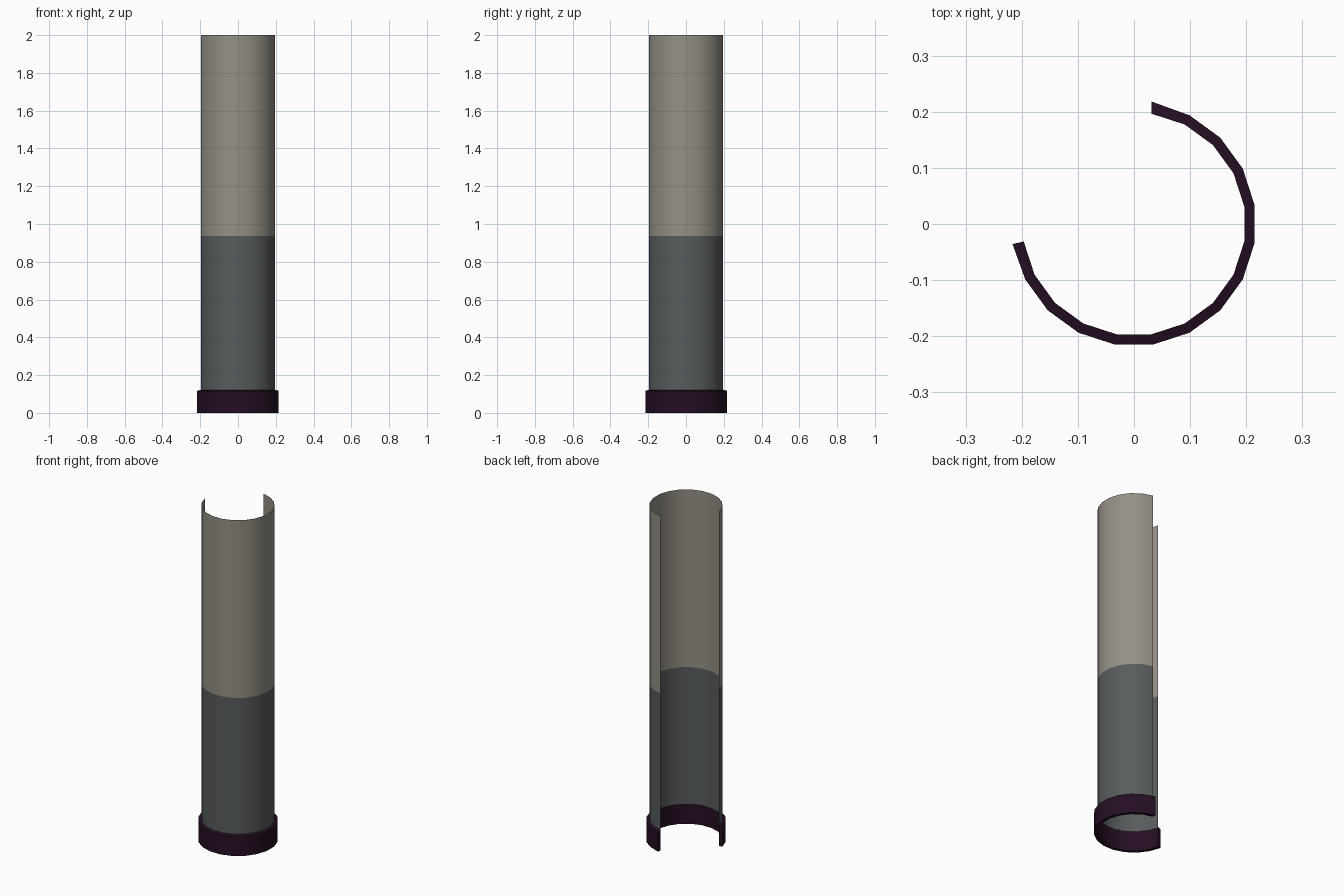
import bpy, bmesh, math

if "Cube" in bpy.data.objects:
    bpy.data.objects.remove(bpy.data.objects["Cube"])

SEGS = 14            # 14 of 20 sides, leaving an open gap at the back left
STEP = 18.0
START = -171.0       # angle of the first open edge
angles = [START + i * STEP for i in range(SEGS + 1)]


def material(name, rgb):
    m = bpy.data.materials.new(name)
    m.diffuse_color = (*rgb, 1.0)
    m.use_nodes = True
    m.node_tree.nodes["Principled BSDF"].inputs["Base Color"].default_value = m.diffuse_color
    return m


def polar(r, a, z):
    a = math.radians(a)
    return (r * math.cos(a), r * math.sin(a), z)


def build(name, rows, mats, closed=False, pick=lambda z: 0):
    """Bridge rows of points into a sheet, or a closed ring with end caps."""
    bm = bmesh.new()
    grid = [[bm.verts.new(p) for p in row] for row in rows]
    pairs = list(zip(grid, grid[1:] + ([grid[0]] if closed else [])))
    for low, high in pairs:
        for i in range(len(low) - 1):
            f = bm.faces.new((low[i], low[i + 1], high[i + 1], high[i]))
            f.material_index = pick(f.calc_center_median().z)
    if closed:
        bm.faces.new([row[0] for row in grid][::-1])
        bm.faces.new([row[-1] for row in grid])
        bmesh.ops.recalc_face_normals(bm, faces=bm.faces)
    me = bpy.data.meshes.new(name)
    bm.to_mesh(me)
    bm.free()
    ob = bpy.data.objects.new(name, me)
    bpy.context.collection.objects.link(ob)
    for m in mats:
        me.materials.append(m)
    bpy.ops.object.select_all(action='DESELECT')
    ob.select_set(True)
    bpy.context.view_layer.objects.active = ob
    bpy.ops.object.shade_smooth_by_angle(angle=math.radians(30))
    return ob


grey = material("slate_grey", (0.098, 0.107, 0.108))
beige = material("warm_beige", (0.30, 0.28, 0.24))
plum = material("dark_plum", (0.018, 0.0045, 0.016))

# Open tube wall: thin sheet, grey below and beige above
SPLIT = 0.937
build("tube_wall",
      [[polar(0.199, a, z) for a in angles] for z in (0.12, SPLIT, 2.0)],
      [grey, beige], pick=lambda z: int(z > SPLIT))

# Thick base band, with slightly skewed open ends
outer = [(0.2175, a) for a in angles]
outer[0] = (0.2195, START + 0.4)
outer[-1] = (0.2205, angles[-1] + 0.9)
build("base_band",
      [[polar(0.199, a, 0.0) for a in angles],
       [polar(r, a, 0.0) for r, a in outer],
       [polar(r, a, 0.117) for r, a in outer],
       [polar(0.199, a, 0.122) for a in angles]],
      [plum], closed=True)
